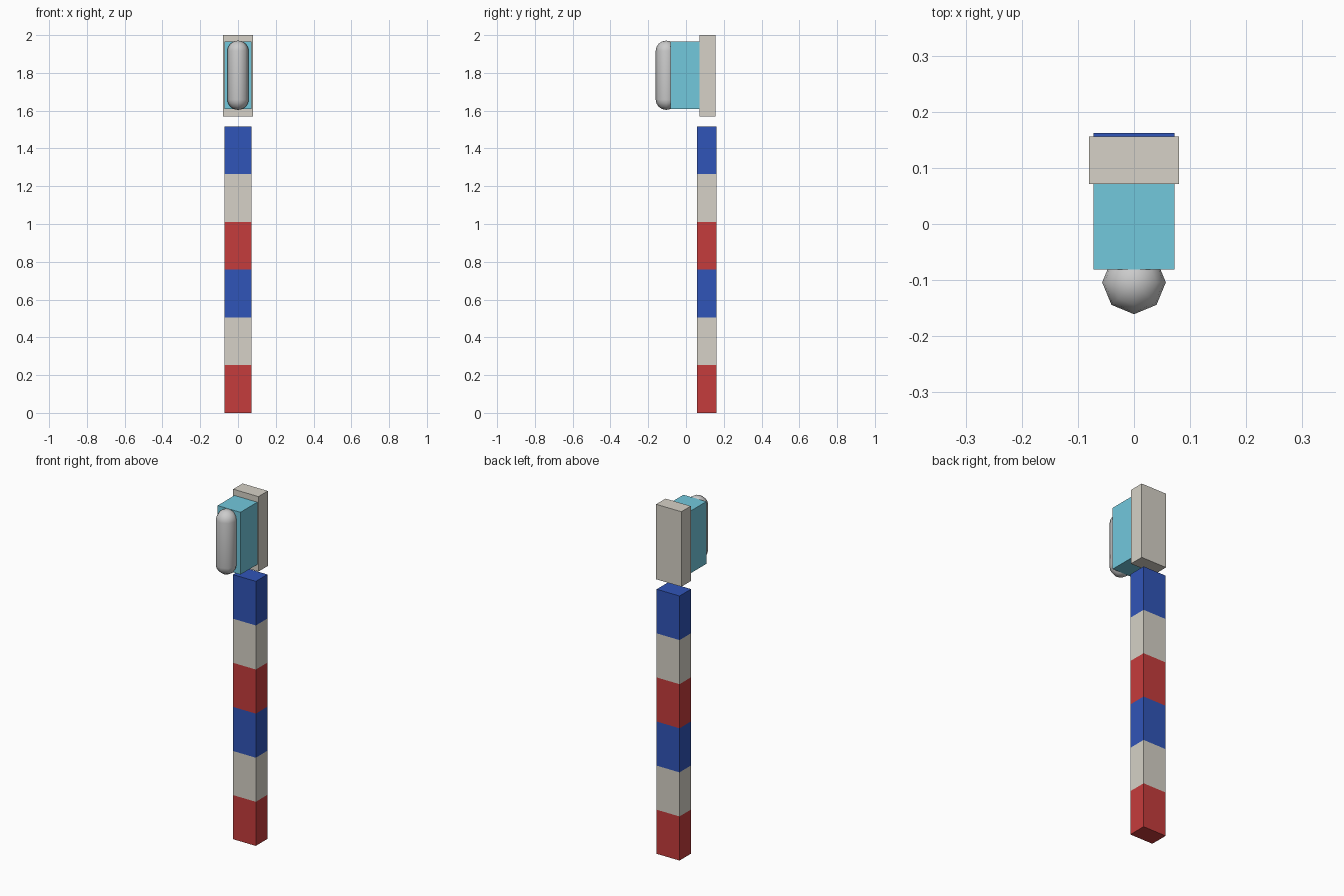
import bpy, bmesh, math

if "Cube" in bpy.data.objects:
    bpy.data.objects.remove(bpy.data.objects["Cube"])


def material(name, rgb):
    mat = bpy.data.materials.new(name)
    mat.diffuse_color = (*rgb, 1)
    mat.use_nodes = True
    mat.node_tree.nodes["Principled BSDF"].inputs["Base Color"].default_value = mat.diffuse_color
    return mat


RED = material("red", (0.56, 0.045, 0.045))
CREAM = material("cream", (0.67, 0.64, 0.57))
BLUE = material("blue", (0.03, 0.09, 0.48))
CYAN = material("cyan", (0.17, 0.58, 0.72))


def add_object(name, bm, mat=None):
    bmesh.ops.recalc_face_normals(bm, faces=bm.faces)
    mesh = bpy.data.meshes.new(name)
    bm.to_mesh(mesh)
    bm.free()
    if mat:
        mesh.materials.append(mat)
    obj = bpy.data.objects.new(name, mesh)
    bpy.context.collection.objects.link(obj)
    return obj


def box(name, half_x, y0, y1, z0, z1, mat):
    bm = bmesh.new()
    bmesh.ops.create_cube(bm, size=1)
    for v in bm.verts:
        v.co = (v.co.x * 2 * half_x,
                (y0 + y1) / 2 + v.co.y * (y1 - y0),
                (z0 + z1) / 2 + v.co.z * (z1 - z0))
    return add_object(name, bm, mat)


def capsule(name, radius, y, z0, z1, sides=8, rings=8):
    # a low-poly sphere, split at its equator and stretched upright
    bm = bmesh.new()
    bmesh.ops.create_uvsphere(bm, u_segments=sides, v_segments=rings, radius=radius)
    equator = [e for e in bm.edges if all(abs(v.co.z) < 1e-5 for v in e.verts)]
    bmesh.ops.bevel(bm, geom=equator, offset=radius * 0.05, segments=1, affect='EDGES')
    stretch = (z1 - z0) / 2 - radius
    for v in bm.verts:
        v.co.z += math.copysign(stretch, v.co.z) + (z0 + z1) / 2
        v.co.y += y
    for f in bm.faces:
        f.smooth = True
    return add_object(name, bm)


# striped post
band = 1.517 / 6
for i in range(6):
    box(f"post_band_{i + 1}", 0.0725, 0.058, 0.162, i * band, (i + 1) * band,
        (RED, CREAM, BLUE)[i % 3])

# floating head: back plate, coloured lamp body, rounded front bar
box("back_plate", 0.08, 0.071, 0.156, 1.57, 2.0, CREAM)
box("lamp_body", 0.0725, -0.081, 0.071, 1.609, 1.966, CYAN)
capsule("front_bar", 0.0573, -0.104, 1.604, 1.971)
